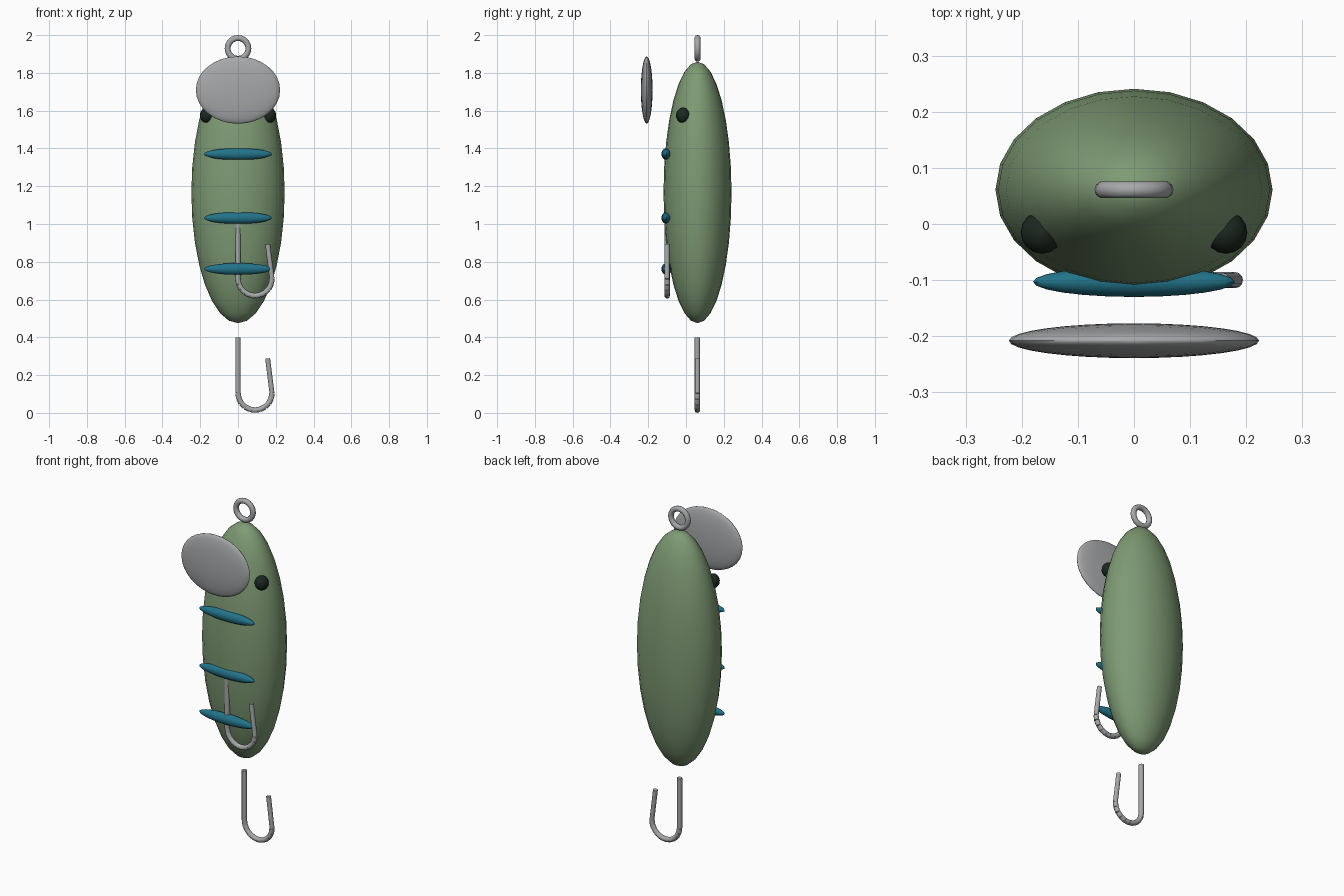
import bpy, math
from mathutils import Vector

if "Cube" in bpy.data.objects:
    bpy.data.objects.remove(bpy.data.objects["Cube"])


def material(name, rgb):
    m = bpy.data.materials.new(name)
    m.diffuse_color = (*rgb, 1)
    m.use_nodes = True
    m.node_tree.nodes["Principled BSDF"].inputs["Base Color"].default_value = m.diffuse_color
    return m


GREEN = material("lure green", (0.21, 0.325, 0.175))
TEAL = material("stripe teal", (0.016, 0.17, 0.25))
METAL = material("grey metal", (0.38, 0.39, 0.40))
DARK = material("eye black", (0.012, 0.02, 0.014))


def finish(name, mat):
    ob = bpy.context.object
    ob.name = name
    ob.data.materials.append(mat)
    bpy.ops.object.transform_apply(location=False, rotation=True, scale=True)
    bpy.ops.object.shade_smooth_by_angle(angle=math.radians(40))
    return ob


def ellipsoid(name, loc, radii, mat, seg=24, rings=16):
    bpy.ops.mesh.primitive_uv_sphere_add(segments=seg, ring_count=rings, radius=1, location=loc)
    bpy.context.object.scale = radii
    return finish(name, mat)


def rod(a, b, r, name):
    a, b = Vector(a), Vector(b)
    d = b - a
    bpy.ops.mesh.primitive_cylinder_add(vertices=12, radius=r, depth=d.length, location=(a + b) / 2)
    bpy.context.object.rotation_euler = d.to_track_quat('Z', 'Y').to_euler()
    return finish(name, METAL)


def hook(name, y, z):
    # straight shank, half-round bend of short rods, leaning point
    R, r, cz, n = 0.09, 0.0145, z + 0.1045, 10
    arc = [(R - R * math.cos(math.pi * i / n), y, cz - R * math.sin(math.pi * i / n))
           for i in range(n + 1)]
    parts = [rod((0, y, z + 0.40), arc[0], r, name)]
    parts += [rod(a, b, r, name) for a, b in zip(arc, arc[1:])]
    parts.append(rod(arc[-1], (0.157, y, z + 0.288), r * 0.9, name))
    bpy.ops.object.select_all(action='DESELECT')
    for p in parts:
        p.select_set(True)
    bpy.context.view_layer.objects.active = parts[0]
    bpy.ops.object.join()
    parts[0].name = name


# Body and diving lip
ellipsoid("body", (0, 0.061, 1.167), (0.247, 0.18, 0.692), GREEN)
ellipsoid("diving_lip", (0, -0.208, 1.709), (0.223, 0.031, 0.178), METAL, 32, 16)

# Eyes
for side, s in (("left", -1), ("right", 1)):
    ellipsoid(side + "_eye", (s * 0.164, -0.015, 1.575), (0.038, 0.038, 0.041), DARK, 16, 12)

# Belly stripes
for i, z in enumerate((1.37, 1.032, 0.762)):
    ellipsoid("belly_stripe_%d" % (i + 1), (0, -0.103, z), (0.18, 0.027, 0.031), TEAL)

# Line ring on the nose
bpy.ops.mesh.primitive_torus_add(major_radius=0.055, minor_radius=0.0155, major_segments=24,
                                 minor_segments=10, location=(0, 0.061, 1.9295),
                                 rotation=(math.pi / 2, 0, 0))
finish("line_ring", METAL)

# Hooks at the tail and under the belly
hook("tail_hook", 0.06, 0.0)
hook("belly_hook", -0.10, 0.605)
